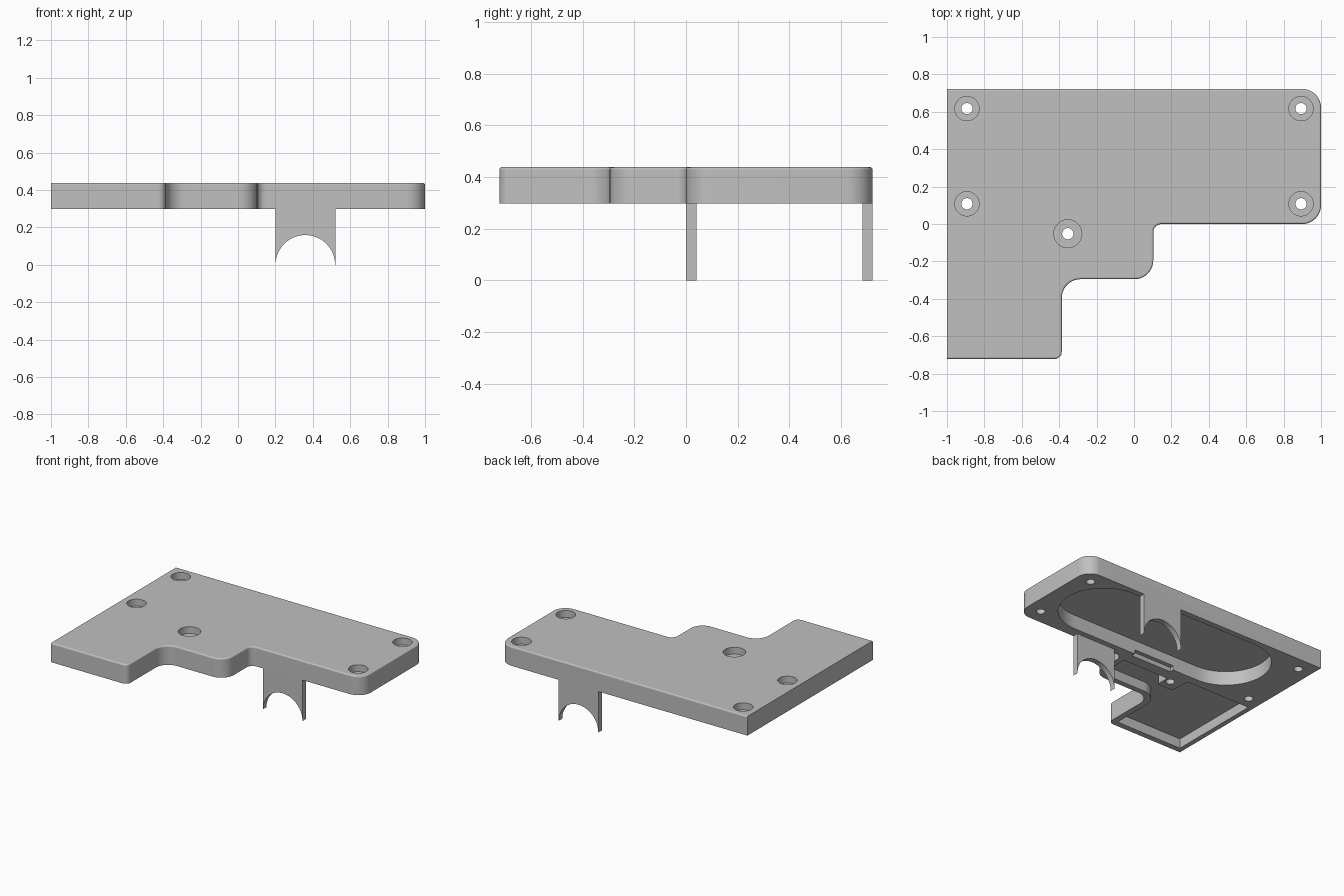
import bpy, bmesh, math
from mathutils import Vector

cube = bpy.data.objects.get("Cube")
if cube:
    bpy.data.objects.remove(cube, do_unlink=True)

grey = bpy.data.materials.new("plain_grey")
grey.use_nodes = True
COLOUR = (0.53, 0.53, 0.53, 1)
grey.diffuse_color = COLOUR
grey.node_tree.nodes["Principled BSDF"].inputs["Base Color"].default_value = COLOUR

BOTTOM, TOP, BACK = 0.298, 0.438, 0.722


def rounded(corners, steps=10):
    """Outline points from (x, y, corner radius) entries."""
    points = []
    for i, (x, y, r) in enumerate(corners):
        p = Vector((x, y))
        if r == 0:
            points.append(p)
            continue
        a = (Vector(corners[i - 1][:2]) - p).normalized()
        b = (Vector(corners[(i + 1) % len(corners)][:2]) - p).normalized()
        half = a.angle(b) / 2
        centre = p + (a + b).normalized() * r / math.sin(half)
        start = p + a * r / math.tan(half) - centre
        end = p + b * r / math.tan(half) - centre
        sweep = start.angle_signed(end)
        for k in range(steps + 1):
            t = -sweep * k / steps
            c, s = math.cos(t), math.sin(t)
            points.append(centre + Vector((start.x * c - start.y * s,
                                           start.x * s + start.y * c)))
    return points


def prism(name, points, low, high, upright=False, chamfer=0):
    """Extrude an outline along z, or along y when upright."""
    bm = bmesh.new()
    place = (lambda p: (p[0], low, p[1])) if upright else (lambda p: (p[0], p[1], low))
    face = bm.faces.new([bm.verts.new(place(p)) for p in points])
    made = bmesh.ops.extrude_face_region(bm, geom=[face])
    verts = [g for g in made["geom"] if isinstance(g, bmesh.types.BMVert)]
    shift = (0, high - low, 0) if upright else (0, 0, high - low)
    bmesh.ops.translate(bm, verts=verts, vec=shift)
    bmesh.ops.recalc_face_normals(bm, faces=bm.faces)
    if chamfer:
        rim = [e for e in bm.edges if all(v.co.z > high - 0.001 for v in e.verts)
               and not all(v.co.x < -0.999 for v in e.verts)]
        bmesh.ops.bevel(bm, geom=rim, offset=chamfer, segments=3, profile=0.5,
                        affect='EDGES')
    mesh = bpy.data.meshes.new(name)
    bm.to_mesh(mesh)
    bm.free()
    mesh.materials.append(grey)
    obj = bpy.data.objects.new(name, mesh)
    bpy.context.collection.objects.link(obj)
    return obj


def circle(x, y, r, n=40):
    return [(x + r * math.cos(math.tau * k / n), y + r * math.sin(math.tau * k / n))
            for k in range(n)]


def combine(body, tool, operation):
    """Apply a boolean and remove the tool."""
    bpy.context.view_layer.objects.active = body
    mod = body.modifiers.new(operation.lower(), 'BOOLEAN')
    mod.operation, mod.object, mod.solver = operation, tool, 'EXACT'
    bpy.ops.object.modifier_apply(modifier=mod.name)
    bpy.data.objects.remove(tool, do_unlink=True)


# Stepped cover plate with softened top rim
plate = prism("cover_plate", rounded([
    (-1, BACK, 0), (1, BACK, 0.1), (1, 0, 0.1), (0.103, 0, 0.045),
    (0.103, -0.295, 0.1), (-0.386, -0.295, 0.1), (-0.386, -BACK, 0.04), (-1, -BACK, 0),
]), BOTTOM, TOP, chamfer=0.01)

# Two saddle legs, each an upright web with a semicircular mouth
LEG_X, HALF, MOUTH = 0.36, 0.16, 0.159
arch = [(LEG_X + MOUTH * math.cos(math.pi * k / 32), MOUTH * math.sin(math.pi * k / 32))
        for k in range(33)]
web = arch + [(LEG_X - HALF, 0), (LEG_X - HALF, 0.34), (LEG_X + HALF, 0.34), (LEG_X + HALF, 0)]
for y in (0, BACK - 0.04):
    combine(plate, prism("saddle_leg", web, y, y + 0.04, upright=True), 'UNION')

# Long oval recess underneath
R, MID = 0.3, 0.38
oval = rounded([(-0.77, MID + R, R), (0.88, MID + R, R),
                (0.88, MID - R, R), (-0.77, MID - R, R)], 20)
oval = [p for i, p in enumerate(oval) if (p - oval[i - 1]).length > 1e-4]
combine(plate, prism("oval_cutter", oval, 0.2, 0.4), 'DIFFERENCE')

# Shallow notch in the side of the oval
notch = [(-0.27, 0.12), (0.06, 0.12), (0.06, 0.05), (-0.27, 0.05)]
combine(plate, prism("notch_cutter", notch, 0.2, 0.33), 'DIFFERENCE')

# Stepped pocket underneath, leaving a boss round the middle screw
combine(plate, prism("pocket_cutter", rounded([
    (-0.965, 0.02, 0), (-0.44, 0.02, 0.03), (-0.44, -0.13, 0.03), (-0.31, -0.13, 0.02),
    (-0.31, -0.03, 0), (0.06, -0.03, 0), (0.06, -0.255, 0.06), (-0.43, -0.255, 0.13),
    (-0.43, -0.68, 0), (-0.965, -0.68, 0),
]), 0.2, 0.368), 'DIFFERENCE')

# Counterbored screw holes
screws = [(x, y, 0.065) for x in (-0.893, 0.893) for y in (0.108, 0.617)]
for x, y, r in screws + [(-0.354, -0.052, 0.075)]:
    combine(plate, prism("bore_cutter", circle(x, y, r), 0.388, 0.6), 'DIFFERENCE')
    combine(plate, prism("hole_cutter", circle(x, y, 0.03), 0.2, 0.6), 'DIFFERENCE')

# Smooth curved walls, crisp edges
bpy.ops.object.select_all(action='DESELECT')
plate.select_set(True)
bpy.context.view_layer.objects.active = plate
bpy.ops.object.shade_smooth_by_angle(angle=math.radians(13))
